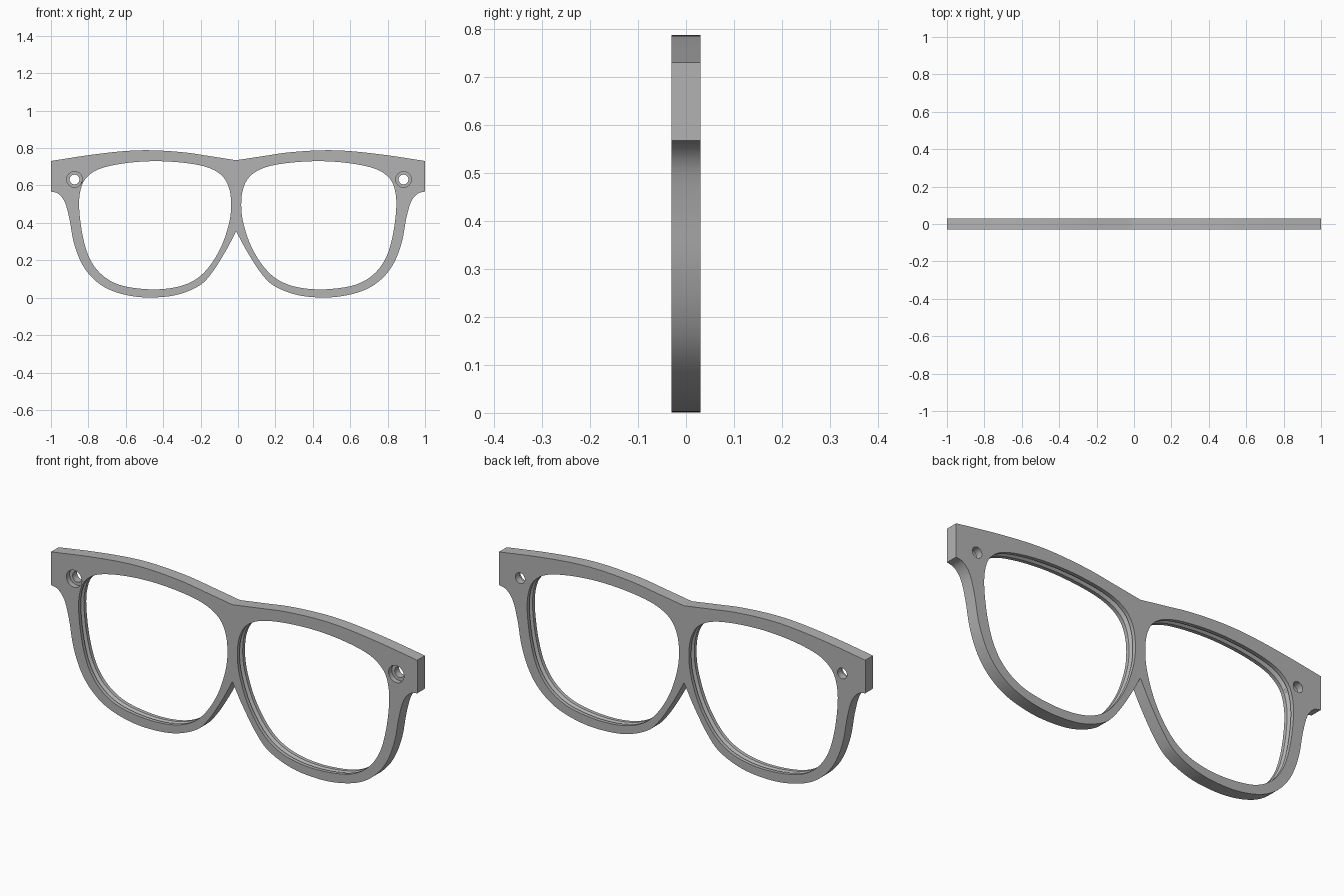
import bpy, bmesh, math
from mathutils import Vector

if "Cube" in bpy.data.objects:
    bpy.data.objects.remove(bpy.data.objects["Cube"])

HALF = 0.03        # half the frame thickness
BRIDGE_X = -0.01   # the bridge sits slightly off centre

grey = bpy.data.materials.new("plain grey")
grey.use_nodes = True
grey.diffuse_color = (0.45, 0.45, 0.45, 1)
grey.node_tree.nodes["Principled BSDF"].inputs["Base Color"].default_value = (0.45, 0.45, 0.45, 1)


def smooth_path(points, closed=False, steps=6):
    """Catmull-Rom curve through the points."""
    p = [Vector(q) for q in points]
    n = len(p)
    if closed:
        get = lambda i: p[i % n]
    else:
        ends = [2 * p[0] - p[1]] + p + [2 * p[-1] - p[-2]]
        get = lambda i: ends[i + 1]
    out = []
    for i in range(n if closed else n - 1):
        a, b, c, d = (get(i + k) for k in (-1, 0, 1, 2))
        for s in range(steps):
            t = s / steps
            out.append(0.5 * (2 * b + (c - a) * t + (2 * a - 5 * b + 4 * c - d) * t * t
                              + (3 * b - a - 3 * c + d) * t ** 3))
    return out if closed else out + [p[-1]]


def place(path, side):
    """Move a half-frame path to the left (+1) or right (-1) side."""
    return [Vector((BRIDGE_X + side * v.x * (1 - side * BRIDGE_X), v.y)) for v in path]


def grow(path, amount):
    """Offset a closed path outward."""
    centre = sum(path, Vector((0, 0))) / len(path)
    out = []
    for i, v in enumerate(path):
        d = path[(i + 1) % len(path)] - path[i - 1]
        n = Vector((d.y, -d.x)).normalized()
        out.append(v + n * (amount if n.dot(v - centre) > 0 else -amount))
    return out


def circle(x, z, r, n=32):
    return [Vector((x + r * math.cos(math.tau * i / n), z + r * math.sin(math.tau * i / n)))
            for i in range(n)]


def loft(name, sections):
    """Capped solid through (outline, y) sections."""
    bm = bmesh.new()
    rings = [[bm.verts.new((v.x, y, v.y)) for v in path] for path, y in sections]
    for a, b in zip(rings, rings[1:]):
        for i in range(len(a)):
            j = (i + 1) % len(a)
            bm.faces.new((a[i], a[j], b[j], b[i]))
    bm.faces.new(rings[0])
    bm.faces.new(rings[-1])
    bmesh.ops.recalc_face_normals(bm, faces=bm.faces)
    mesh = bpy.data.meshes.new(name)
    bm.to_mesh(mesh)
    bm.free()
    mesh.materials.append(grey)
    obj = bpy.data.objects.new(name, mesh)
    bpy.context.collection.objects.link(obj)
    return obj


# Half outline: brow line, then temple corner and lower rim to the nose notch
brow = smooth_path([(0, .735), (.15, .758), (.28, .777), (.45, .788), (.6, .784), (.79, .763), (1, .731)])
rim = smooth_path([(1, .568), (.96, .555), (.925, .51), (.9, .42), (.878, .3), (.84, .195), (.785, .115),
                   (.705, .053), (.6, .016), (.475, .001), (.325, .014), (.2, .064), (.13, .134),
                   (.056, .25), (0, .355)])
half = brow + rim
outline = place(half, 1) + place(half, -1)[-2:0:-1]
frame = loft("glasses_frame", [(outline, -HALF), (outline, HALF)])

# Lens opening with a V groove around its inside
opening = smooth_path([(.44, .73), (.6, .719), (.734, .69), (.805, .645), (.838, .585), (.848, .487),
                       (.83, .337), (.793, .214), (.728, .125), (.628, .068), (.475, .045), (.335, .054),
                       (.228, .092), (.148, .163), (.08, .274), (.038, .4), (.027, .497), (.038, .585),
                       (.076, .652), (.155, .697), (.28, .721)], closed=True)
cutters = []
for side, hinge_x in ((1, .885), (-1, -.874)):
    lens = place(opening, side)
    cutters.append(loft("lens_cutter", [(lens, -.05), (lens, -.012), (grow(lens, .014), 0),
                                        (lens, .012), (lens, .05)]))
    # Hinge screw hole, wider at the front
    wide, narrow = circle(hinge_x, .632, .042), circle(hinge_x, .632, .026)
    cutters.append(loft("screw_cutter", [(wide, -.05), (wide, -.005), (narrow, -.005), (narrow, .05)]))

bpy.context.view_layer.objects.active = frame
for cutter in cutters:
    cutter.hide_render = True
    mod = frame.modifiers.new("cut", 'BOOLEAN')
    mod.operation = 'DIFFERENCE'
    mod.solver = 'EXACT'
    mod.object = cutter
    bpy.ops.object.modifier_apply(modifier=mod.name)
    bpy.data.objects.remove(cutter)

bpy.ops.object.select_all(action='DESELECT')
frame.select_set(True)
bpy.ops.object.shade_smooth_by_angle(angle=math.radians(30))
